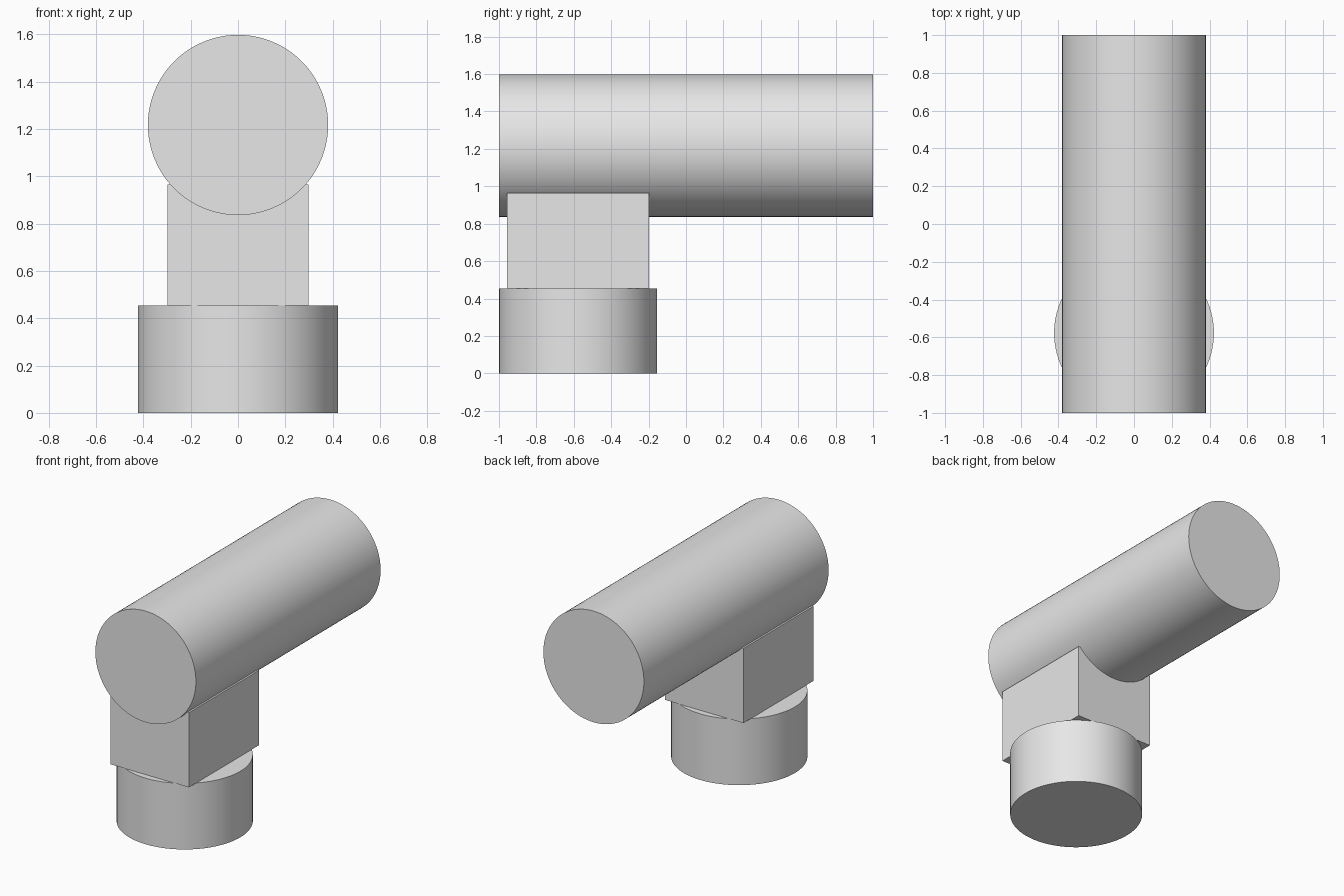
import bpy
import math

default_cube = bpy.data.objects.get("Cube")
if default_cube:
    bpy.data.objects.remove(default_cube, do_unlink=True)

# Single plain grey for every part
grey = bpy.data.materials.new("light_grey")
grey.use_nodes = True
colour = (0.8, 0.8, 0.8, 1.0)
grey.diffuse_color = colour
grey.node_tree.nodes["Principled BSDF"].inputs["Base Color"].default_value = colour

AXIS_Y = -0.577  # shared centre line of the base and the block


def finish(name):
    part = bpy.context.object
    part.name = name
    part.data.materials.append(grey)
    return part


def cylinder(name, radius, length, centre, tilt=0.0):
    bpy.ops.mesh.primitive_cylinder_add(
        vertices=96, radius=radius, depth=length,
        location=centre, rotation=(tilt, 0, 0))
    bpy.ops.object.shade_smooth_by_angle(angle=math.radians(30))
    return finish(name)


# Round base
cylinder("round_base", 0.423, 0.453, (0, AXIS_Y, 0.2265))

# Square block, its corners overhanging the base
bpy.ops.mesh.primitive_cube_add(size=1, location=(0, AXIS_Y, 0.709))
block = finish("neck_block")
block.scale = (0.596, 0.76, 0.512)

# Long barrel lying front to back, sunk into the block
cylinder("barrel", 0.381, 2.0, (0, 0, 1.217), math.pi / 2)
